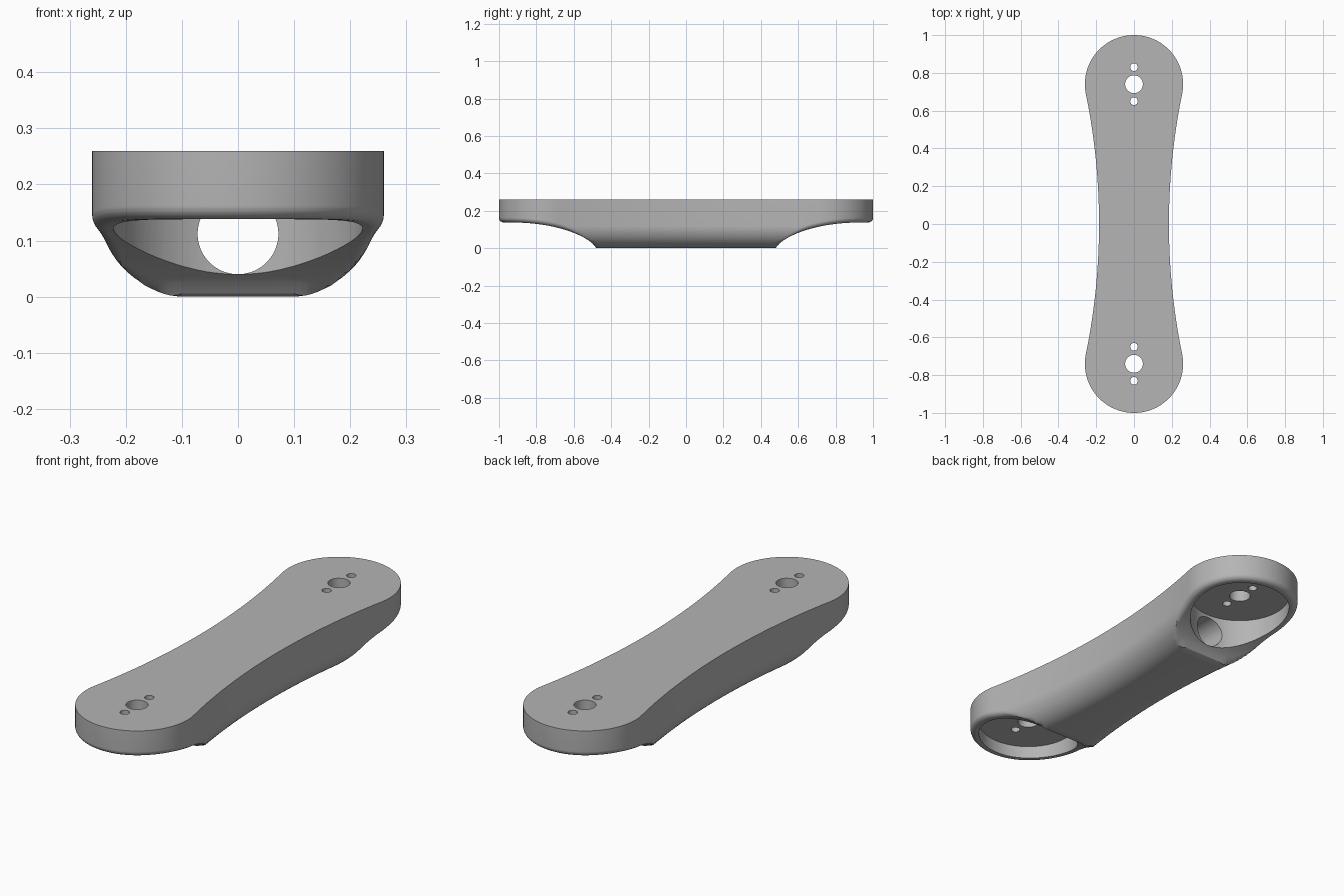
import bpy
import bmesh
from math import sin, cos, pi, sqrt, atan2, radians

cube = bpy.data.objects.get("Cube")
if cube:
    bpy.data.objects.remove(cube, do_unlink=True)

TOP = 0.26          # height of the flat top
END_R = 0.26        # radius of the rounded ends
END_Y = 0.74        # centre of the rounded ends
WAIST = 0.185       # half width at the middle
BIG, SMALL = 0.12, 0.025   # fillets of the belly and of the end rims

grey = bpy.data.materials.new("plain grey")
grey.use_nodes = True
colour = (0.46, 0.46, 0.46, 1)
grey.diffuse_color = colour
grey.node_tree.nodes["Principled BSDF"].inputs["Base Color"].default_value = colour


def half_outline():
    """Points and outward normals of the right edge, from back to front."""
    waist_r = (WAIST**2 + END_Y**2 - END_R**2) / (2 * (END_R - WAIST))
    cx = WAIST + waist_r
    tilt = atan2(END_Y, cx)
    pts = []
    for i in range(32):
        a = pi / 2 - (pi / 2 + tilt) * i / 32
        pts.append((END_R * cos(a), END_Y + END_R * sin(a), cos(a), sin(a)))
    for i in range(81):
        a = tilt * (1 - i / 40)
        pts.append((cx - waist_r * cos(a), waist_r * sin(a), cos(a), -sin(a)))
    pts += [(x, -y, nx, -ny) for x, y, nx, ny in reversed(pts[:32])]
    return pts


def fillet(d, r):
    return r - sqrt(max(0, r * r - max(0, r - d)**2))


def underside(y, d):
    """Height of the underside at y, a distance d in from the edge."""
    t = min(1, max(0, (0.95 - abs(y)) / 0.47))
    scoop = 0.138 * (1 - t**2.2)**0.7
    return max(scoop + fillet(d, SMALL), fillet(d, BIG))


def build_body():
    half = half_outline()
    n = len(half)
    count = 2 * n - 2
    bm = bmesh.new()

    def ring(d, z=None):
        right = []
        for x, y, nx, ny in half:
            px, py = x - nx * d, y - ny * d
            right.append((px, py, underside(py, d) if z is None else z))
        right[0] = (0, *right[0][1:])
        right[-1] = (0, *right[-1][1:])
        left = [(-x, y, h) for x, y, h in right[-2:0:-1]]
        return [bm.verts.new(p) for p in right + left]

    # flat top, side wall, then rings following the rounded lower edge
    steps = [BIG * (1 - cos(pi / 2 * k / 16)) for k in range(17)]
    steps = sorted(steps + [0.0003, 0.003, SMALL])
    rings = [ring(0, TOP)] + [ring(d) for d in steps]
    bm.faces.new(rings[0])
    for a, b in zip(rings, rings[1:]):
        for i in range(count):
            j = (i + 1) % count
            bm.faces.new((a[i], a[j], b[j], b[i]))
    # strips across the belly
    last = rings[-1]
    for i in range(n - 1):
        quad = [last[i], last[i + 1], last[(count - i - 1) % count], last[(count - i) % count]]
        bm.faces.new(list(dict.fromkeys(quad)))
    bmesh.ops.recalc_face_normals(bm, faces=bm.faces)
    mesh = bpy.data.meshes.new("link_arm")
    bm.to_mesh(mesh)
    bm.free()
    mesh.materials.append(grey)
    obj = bpy.data.objects.new("link_arm", mesh)
    bpy.context.collection.objects.link(obj)
    return obj


def cut(body, radius, depth, location, sides=64, tilt=0):
    bpy.ops.mesh.primitive_cylinder_add(vertices=sides, radius=radius, depth=depth,
                                        location=location, rotation=(tilt, 0, 0))
    cutter = bpy.context.object
    cutter.data.materials.append(grey)
    cutter.hide_render = True
    mod = body.modifiers.new("cut", 'BOOLEAN')
    mod.operation = 'DIFFERENCE'
    mod.solver = 'EXACT'
    mod.object = cutter
    bpy.context.view_layer.objects.active = body
    bpy.ops.object.modifier_apply(modifier=mod.name)
    bpy.data.objects.remove(cutter, do_unlink=True)


body = build_body()

# round pocket, shaft hole and two screw holes at each end
for side in (-1, 1):
    y = side * END_Y
    cut(body, 0.222, 0.397, (0, y, -0.0015), 96)
    cut(body, 0.047, 0.4, (0, y, 0.25), 48)
    for offset in (-0.09, 0.09):
        cut(body, 0.02, 0.4, (0, y + offset, 0.25), 32)

# bore running between the pockets
cut(body, 0.072, 1.2, (0, 0, 0.112), 64, pi / 2)

bpy.ops.object.select_all(action='DESELECT')
body.select_set(True)
bpy.context.view_layer.objects.active = body
bpy.ops.object.shade_smooth_by_angle(angle=radians(30))
